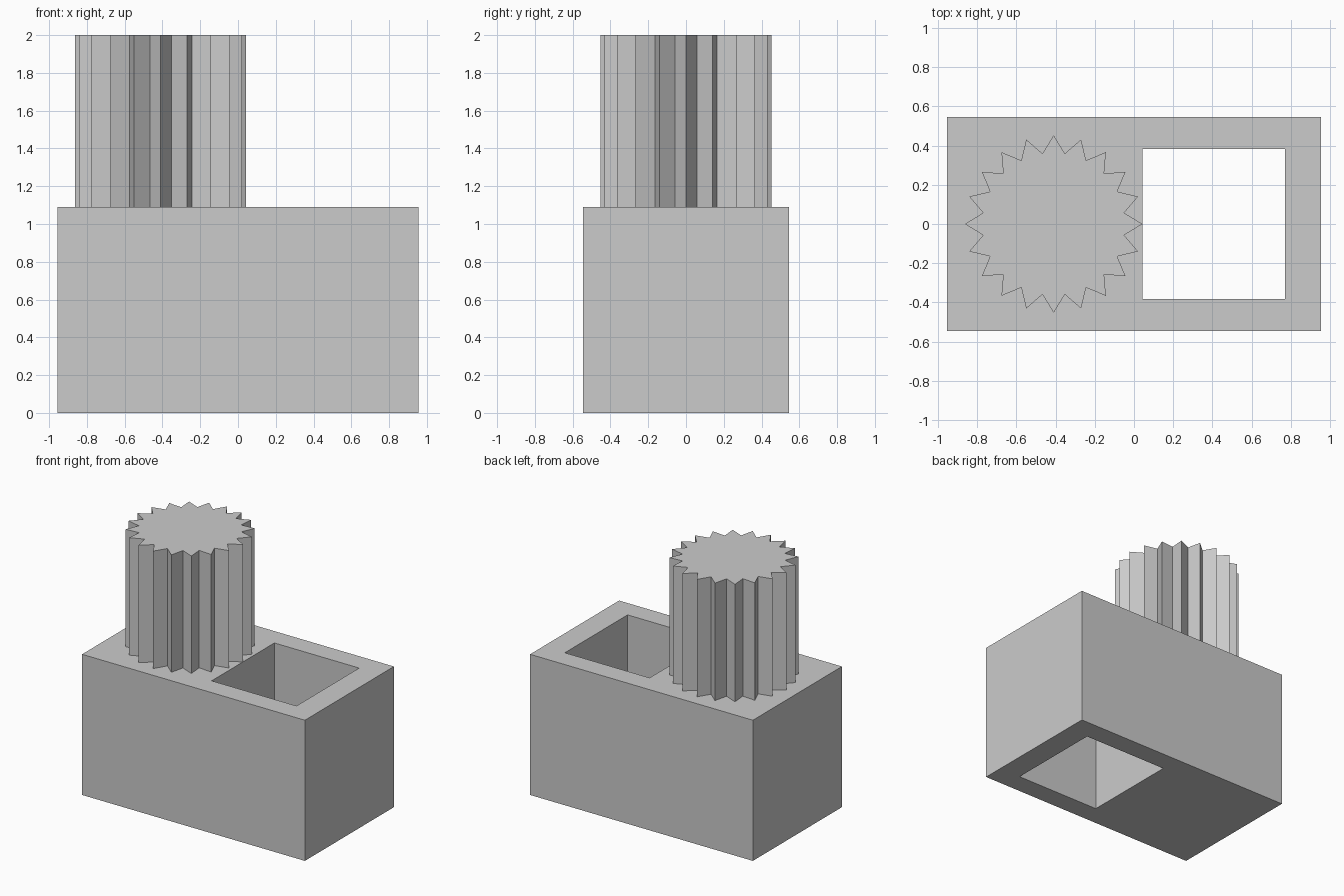
import bpy
import bmesh
from math import cos, sin, pi

cube = bpy.data.objects.get("Cube")
if cube:
    bpy.data.objects.remove(cube, do_unlink=True)

# Single plain grey
grey = bpy.data.materials.new("light grey")
grey.use_nodes = True
colour = (0.6, 0.6, 0.6, 1)
grey.diffuse_color = colour
grey.node_tree.nodes["Principled BSDF"].inputs["Base Color"].default_value = colour

BLOCK_TOP = 1.09
TOTAL_HEIGHT = 2.0


def rectangle(x0, x1, half_y):
    return [(x0, -half_y), (x1, -half_y), (x1, half_y), (x0, half_y)]


def extruded(name, points, faces, z0, z1):
    """Flat outline faces pulled up into a closed solid."""
    bm = bmesh.new()
    verts = [bm.verts.new((x, y, z0)) for x, y in points]
    base = [bm.faces.new([verts[i] for i in face]) for face in faces]
    result = bmesh.ops.extrude_face_region(bm, geom=base, use_keep_orig=True)
    top = [g for g in result["geom"] if isinstance(g, bmesh.types.BMVert)]
    bmesh.ops.translate(bm, verts=top, vec=(0, 0, z1 - z0))
    bmesh.ops.recalc_face_normals(bm, faces=bm.faces)
    mesh = bpy.data.meshes.new(name)
    bm.to_mesh(mesh)
    bm.free()
    mesh.materials.append(grey)
    obj = bpy.data.objects.new(name, mesh)
    bpy.context.collection.objects.link(obj)
    return obj


# Block with a rectangular shaft running right through it
outline = rectangle(-0.955, 0.955, 0.545) + rectangle(0.043, 0.77, 0.384)
frame = [(i, (i + 1) % 4, (i + 1) % 4 + 4, i + 4) for i in range(4)]
extruded("block", outline, frame, 0, BLOCK_TOP)

# Toothed column standing on the block
TEETH = 20
star = []
for i in range(TEETH * 2):
    radius = 0.364 if i % 2 else 0.453
    angle = pi * i / TEETH
    star.append((-0.41 + radius * cos(angle), radius * sin(angle)))
extruded("toothed_column", star, [range(TEETH * 2)], BLOCK_TOP, TOTAL_HEIGHT)
